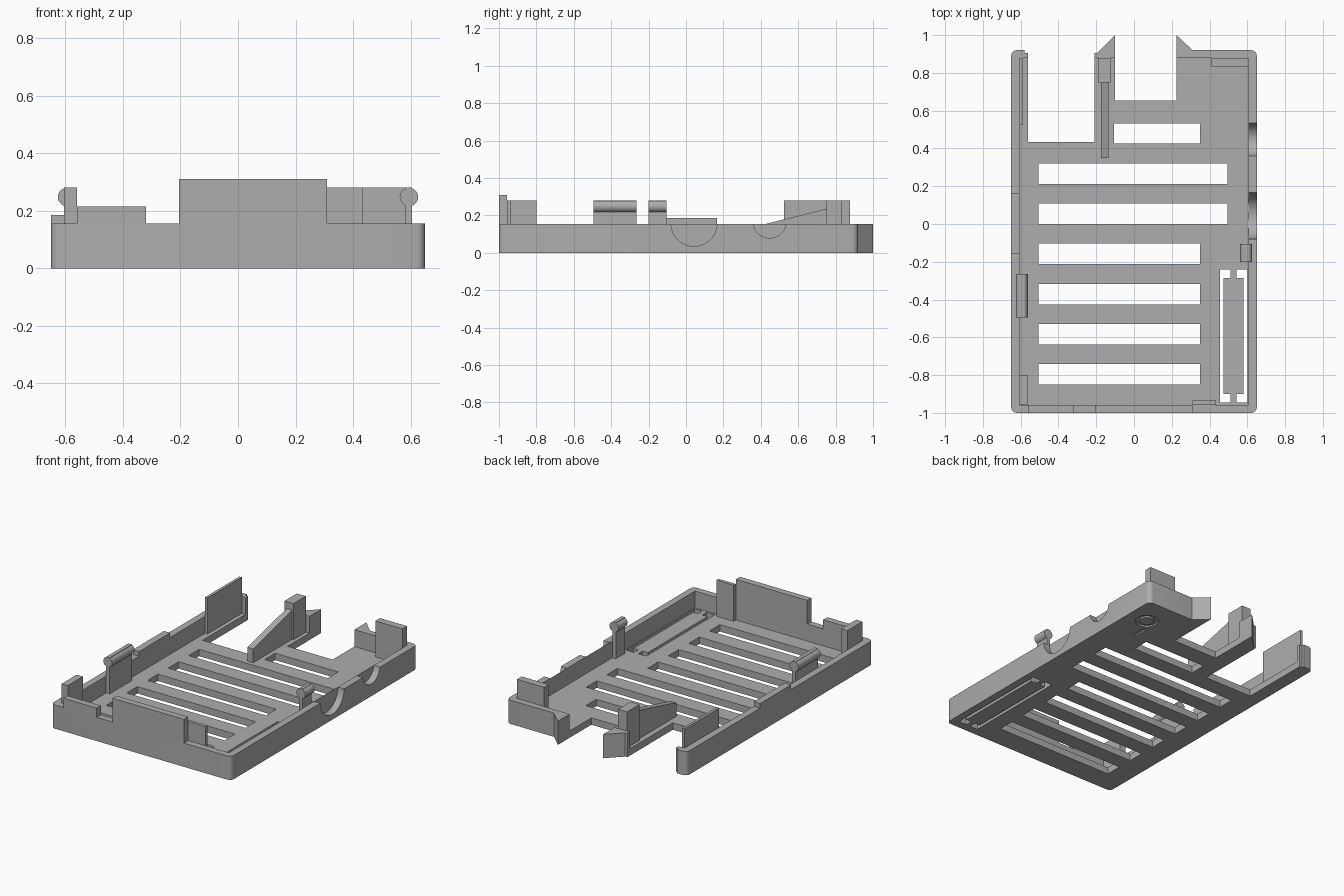
import bpy, bmesh, math
from mathutils import Matrix, Vector

cube = bpy.data.objects.get("Cube")
if cube:
    bpy.data.objects.remove(cube, do_unlink=True)

grey = bpy.data.materials.new("plain_grey")
grey.use_nodes = True
colour = (0.42, 0.42, 0.42, 1)
grey.diffuse_color = colour
grey.node_tree.nodes["Principled BSDF"].inputs["Base Color"].default_value = colour

WALL_TOP = 0.155
FLOOR = 0.045
TAB_TOP = 0.28


def finish(name, bm):
    bmesh.ops.recalc_face_normals(bm, faces=bm.faces[:])
    mesh = bpy.data.meshes.new(name)
    bm.to_mesh(mesh)
    bm.free()
    mesh.materials.append(grey)
    obj = bpy.data.objects.new(name, mesh)
    bpy.context.collection.objects.link(obj)
    return obj


def add_box(bm, x0, x1, y0, y1, z0, z1):
    centre = Vector((x0 + x1, y0 + y1, z0 + z1)) / 2
    size = Matrix.Diagonal((x1 - x0, y1 - y0, z1 - z0, 1))
    bmesh.ops.create_cube(bm, size=1, matrix=Matrix.Translation(centre) @ size)


def box(name, *limits):
    bm = bmesh.new()
    add_box(bm, *limits)
    return finish(name, bm)


def add_prism(bm, points, offset, corner=None):
    face = bm.faces.new([bm.verts.new(p) for p in points])
    if corner:
        rounded = [v for v in bm.verts if abs(v.co.x) > 0.64]
        bmesh.ops.bevel(bm, geom=rounded, offset=corner, segments=5,
                        profile=0.5, affect='VERTICES')
        face = bm.faces[:][0]
    out = bmesh.ops.extrude_face_region(bm, geom=[face])
    moved = [v for v in out["geom"] if isinstance(v, bmesh.types.BMVert)]
    bmesh.ops.translate(bm, verts=moved, vec=offset)


def add_cylinder(bm, centre, radius, depth, axis, sides=48):
    turn = {'X': Matrix.Rotation(math.pi / 2, 4, 'Y'),
            'Y': Matrix.Rotation(math.pi / 2, 4, 'X'),
            'Z': Matrix.Identity(4)}[axis]
    bmesh.ops.create_cone(bm, cap_ends=True, segments=sides, radius1=radius,
                          radius2=radius, depth=depth,
                          matrix=Matrix.Translation(centre) @ turn)


def cut(target, bm):
    cutter = finish("cutter", bm)
    cutter.hide_render = True
    mod = target.modifiers.new("cut", 'BOOLEAN')
    mod.operation = 'DIFFERENCE'
    mod.solver = 'EXACT'
    mod.object = cutter
    bpy.context.view_layer.objects.active = target
    bpy.ops.object.modifier_apply(modifier=mod.name)
    bpy.data.objects.remove(cutter, do_unlink=True)


def smooth(obj):
    bpy.ops.object.select_all(action='DESELECT')
    obj.select_set(True)
    bpy.context.view_layer.objects.active = obj
    bpy.ops.object.shade_smooth_by_angle(angle=math.radians(30))


# Tray outline with the two rear port bays and pointed wall ends
outline = [(-.65, -1), (.65, -1), (.65, .92), (.31, .92), (.225, 1),
           (.225, .655), (-.1, .655), (-.1, 1), (-.195, .905), (-.21, .905),
           (-.21, .435), (-.56, .435), (-.56, .905), (-.58, .905),
           (-.58, .92), (-.65, .92)]
bm = bmesh.new()
add_prism(bm, [(x, y, 0) for x, y in outline], (0, 0, WALL_TOP), corner=0.03)
tray = finish("tray", bm)

# Hollow interior
bm = bmesh.new()
add_box(bm, -.605, .605, -.957, .878, FLOOR, 0.5)
cut(tray, bm)

# Vent slots
bm = bmesh.new()
for i in range(7):
    y = -0.85 + i * 0.2125
    left = -0.105 if i == 6 else -0.505
    right = 0.495 if i in (4, 5) else 0.35
    add_box(bm, left, right, y, y + 0.108, -0.1, 0.1)
# Paired C-shaped slots that free the long floor flap
half = [(.455, -.945), (.512, -.945), (.512, -.9), (.475, -.9),
        (.475, -.285), (.512, -.285), (.512, -.24), (.455, -.24)]
for mirrored in (False, True):
    add_prism(bm, [(1.055 - x if mirrored else x, y, -0.1) for x, y in half],
              (0, 0, 0.2))
cut(tray, bm)

# Round connector openings in the right-hand wall
bm = bmesh.new()
add_cylinder(bm, (.65, .043, .158), .123, .088, 'X')
add_cylinder(bm, (.65, .447, .167), .088, .088, 'X')
cut(tray, bm)

# Shallow underside marks: ring and bar
bm = bmesh.new()
add_cylinder(bm, (.51, .73, 0), .07, .02, 'Z')
add_box(bm, .445, .47, .55, .645, -.01, .01)
cut(tray, bm)
smooth(tray)
bm = bmesh.new()
add_cylinder(bm, (.51, .73, .006), .045, .012, 'Z')
smooth(finish("underside_disc", bm))

# Raised wall sections
box("front_panel", -.205, .31, -1, -.957, WALL_TOP, .31)
box("front_low_panel", -.56, -.32, -1, -.957, WALL_TOP, .215)
box("left_wall_rise", -.65, -.605, -.155, .165, WALL_TOP, .185)

# Inner locating tabs
box("front_tab", .31, .435, -.957, -.935, FLOOR, TAB_TOP)
box("front_left_tab", -.605, -.56, -.955, -.8, FLOOR, TAB_TOP)
box("back_left_plate", -.605, -.587, .525, .878, FLOOR, TAB_TOP)
box("back_right_tab", .41, .605, .83, .878, FLOOR, TAB_TOP)
box("arm_tower", -.19, -.125, .75, .878, FLOOR, TAB_TOP)

# Sloping rib behind the arm tower
rib = [(.35, FLOOR), (.75, FLOOR), (.75, .235), (.35, .135)]
bm = bmesh.new()
add_prism(bm, [(-.175, y, z) for y, z in rib], (.04, 0, 0))
finish("sloping_rib", bm)

# Snap clips: upright plate with a round bead along its top
for side, sign, y0, y1 in (("left", -1, -.495, -.265), ("right", 1, -.2, -.105)):
    x0, x1 = sorted((sign * .58, sign * .605))
    box(side + "_clip_plate", x0, x1, y0, y1, FLOOR, TAB_TOP)
    bm = bmesh.new()
    add_cylinder(bm, (sign * .594, (y0 + y1) / 2, .248), .032, y1 - y0, 'Y', 32)
    smooth(finish(side + "_clip_bead", bm))
